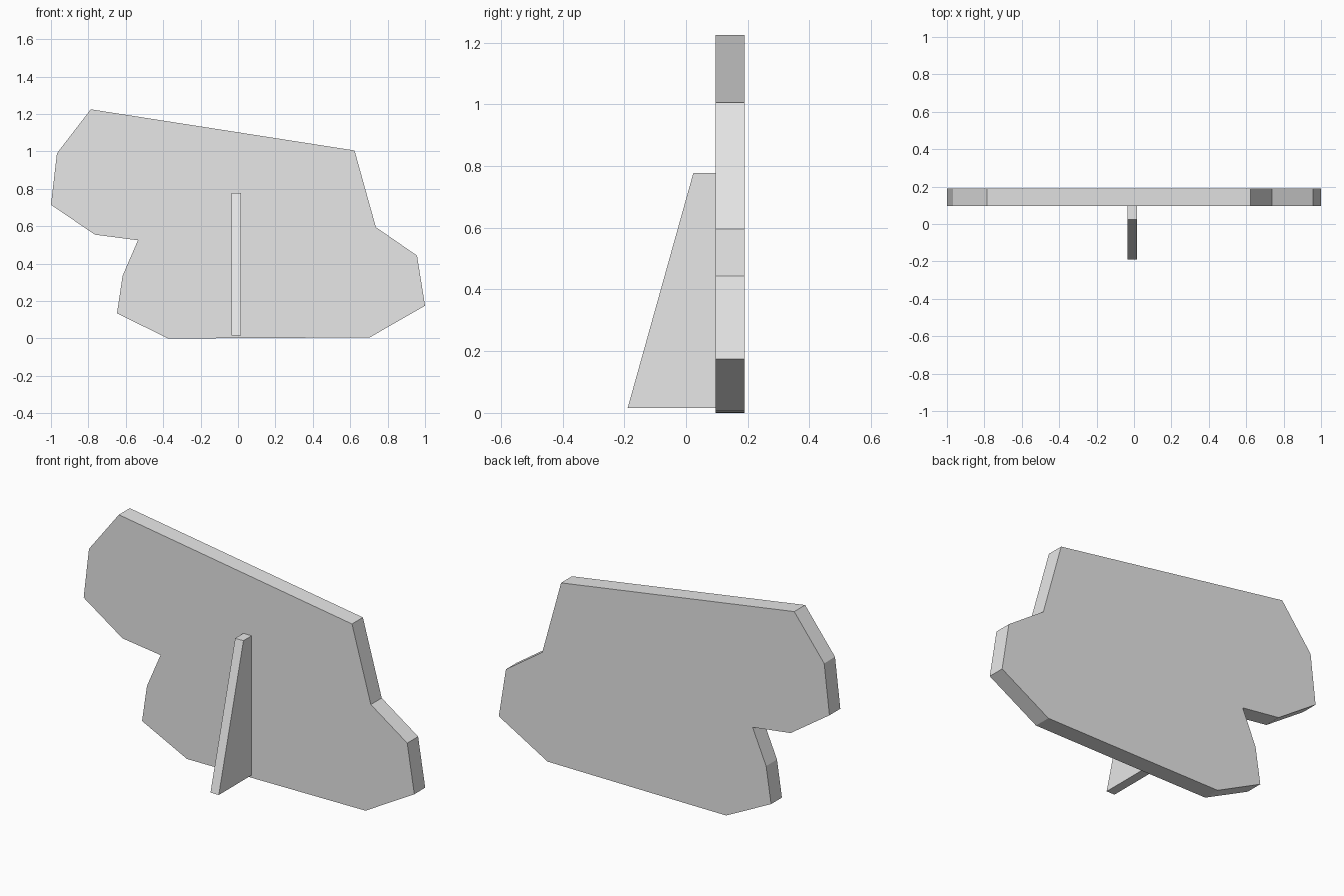
import bpy
import bmesh
from mathutils import Vector

cube = bpy.data.objects.get("Cube")
if cube:
    bpy.data.objects.remove(cube, do_unlink=True)

grey = bpy.data.materials.new("light_grey")
grey.use_nodes = True
grey.diffuse_color = (0.8, 0.8, 0.8, 1)
grey.node_tree.nodes["Principled BSDF"].inputs["Base Color"].default_value = (0.8, 0.8, 0.8, 1)


def extruded_panel(name, outline, offset):
    """Flat outline of 3D points, extruded into a solid along offset."""
    bm = bmesh.new()
    face = bm.faces.new([bm.verts.new(p) for p in outline])
    result = bmesh.ops.extrude_face_region(bm, geom=[face], use_keep_orig=True)
    moved = [v for v in result["geom"] if isinstance(v, bmesh.types.BMVert)]
    bmesh.ops.translate(bm, verts=moved, vec=Vector(offset))
    bmesh.ops.recalc_face_normals(bm, faces=bm.faces[:])
    mesh = bpy.data.meshes.new(name)
    bm.to_mesh(mesh)
    bm.free()
    mesh.materials.append(grey)
    obj = bpy.data.objects.new(name, mesh)
    bpy.context.collection.objects.link(obj)
    return obj


# Upright board with an angular silhouette (x, z)
silhouette = [
    (-0.375, 0), (0.07, 0.002), (0.705, 0.006), (1, 0.175), (0.957, 0.443),
    (0.737, 0.595), (0.623, 1.005), (-0.787, 1.225), (-0.968, 0.99),
    (-1, 0.715), (-0.765, 0.555), (-0.535, 0.525), (-0.617, 0.335),
    (-0.647, 0.135),
]
extruded_panel("board", [(x, 0.095, z) for x, z in silhouette], (0, 0.094, 0))

# Sloping prop that braces the board (y, z)
prop = [(-0.189, 0.016), (0.095, 0.016), (0.095, 0.778), (0.024, 0.778)]
extruded_panel("prop", [(-0.034, y, z) for y, z in prop], (0.05, 0, 0))
